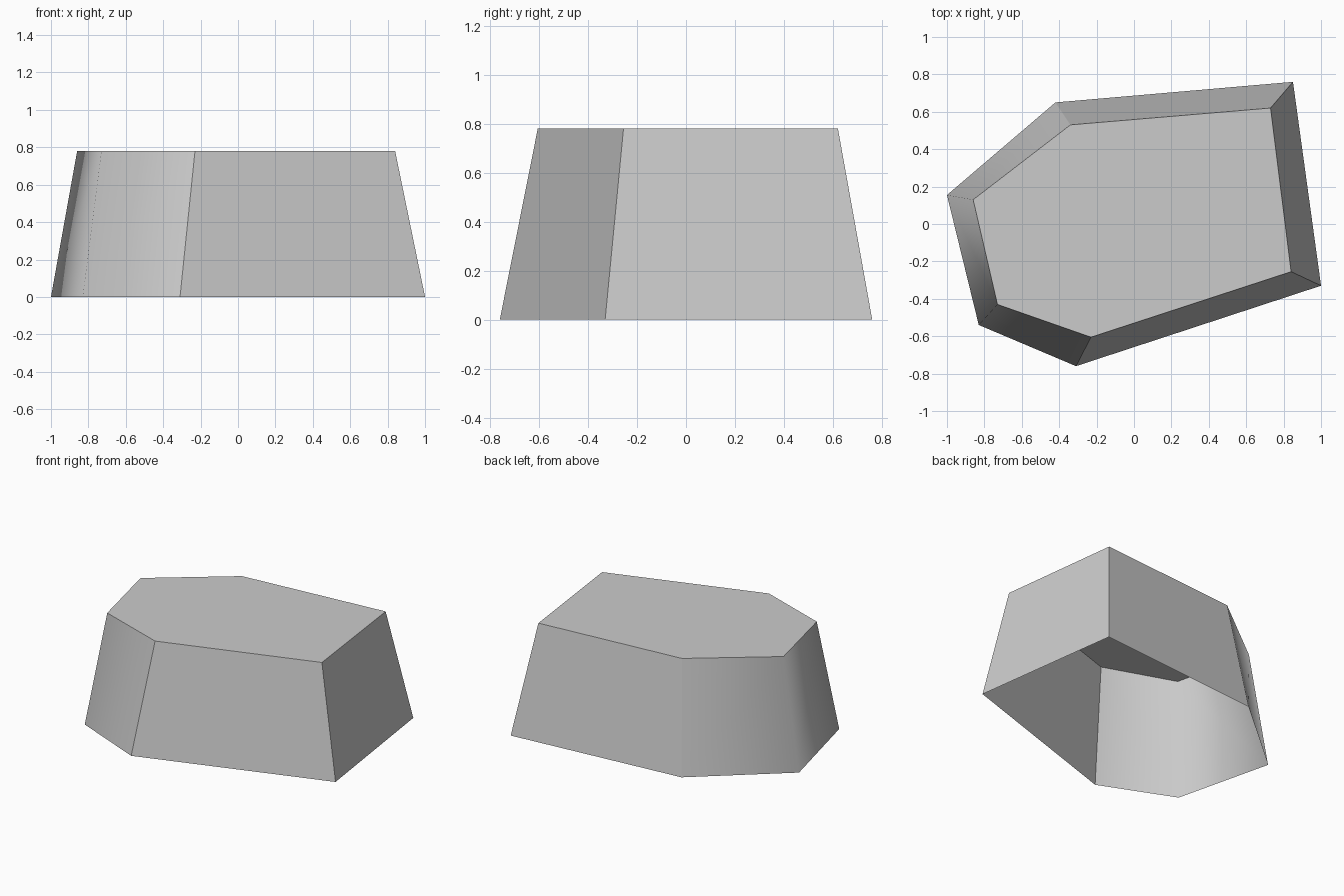
import bpy
import bmesh

cube = bpy.data.objects.get("Cube")
if cube:
    bpy.data.objects.remove(cube, do_unlink=True)

HEIGHT = 0.78
# Footprint and smaller top outline, counter-clockwise from the back right
BASE = [(0.85, 0.76), (-0.42, 0.65), (-1.0, 0.155),
        (-0.83, -0.54), (-0.31, -0.76), (1.0, -0.33)]
TOP = [(0.73, 0.62), (-0.34, 0.53), (-0.86, 0.13),
       (-0.73, -0.43), (-0.23, -0.605), (0.84, -0.255)]
ROUNDED = {2, 3}  # corners shaded smoothly

# Stone grey
grey = bpy.data.materials.new("stone grey")
grey.use_nodes = True
colour = (0.6, 0.6, 0.6, 1.0)
grey.diffuse_color = colour
grey.node_tree.nodes["Principled BSDF"].inputs["Base Color"].default_value = colour

# Tapered shell: slanted walls and a flat cap, open underneath
bm = bmesh.new()
low = [bm.verts.new((x, y, 0)) for x, y in BASE]
high = [bm.verts.new((x, y, HEIGHT)) for x, y in TOP]
bm.faces.new(high)
for i in range(len(low)):
    j = (i + 1) % len(low)
    bm.faces.new((low[i], low[j], high[j], high[i]))

# Smooth shading only across the rounded corners
for face in bm.faces:
    face.smooth = True
for edge in bm.edges:
    edge.smooth = False
for i in ROUNDED:
    bm.edges.get((low[i], high[i])).smooth = True

mesh = bpy.data.meshes.new("rock_block")
bm.to_mesh(mesh)
bm.free()
mesh.materials.append(grey)
block = bpy.data.objects.new("rock_block", mesh)
bpy.context.collection.objects.link(block)
